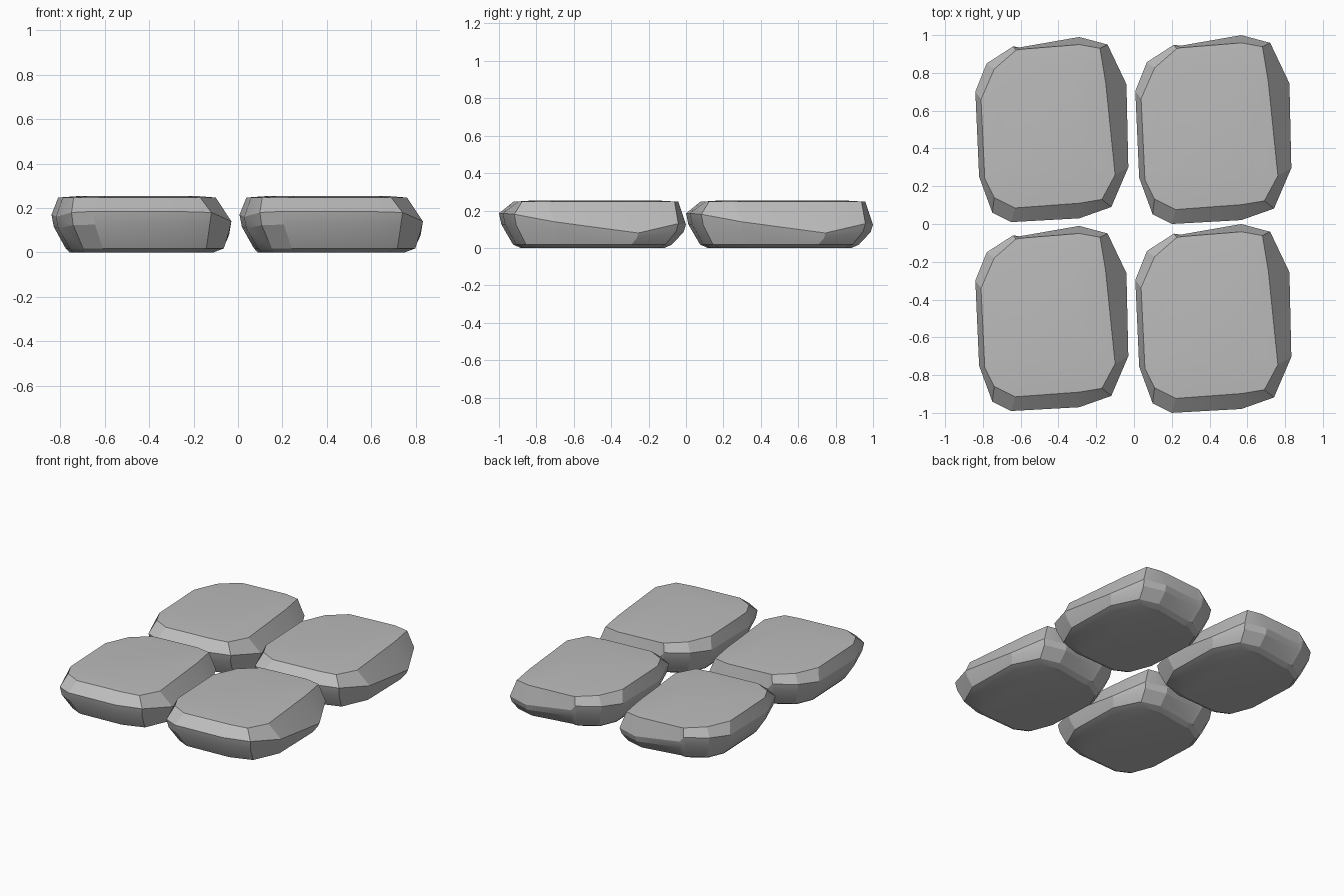
import bpy
import bmesh
import math
from mathutils import Vector

cube = bpy.data.objects.get("Cube")
if cube:
    bpy.data.objects.remove(cube, do_unlink=True)

# Stone colour
grey = (0.5, 0.5, 0.5, 1)
stone_grey = bpy.data.materials.new("stone_grey")
stone_grey.use_nodes = True
stone_grey.diffuse_color = grey
shader = stone_grey.node_tree.nodes["Principled BSDF"]
shader.inputs["Base Color"].default_value = grey
shader.inputs["Roughness"].default_value = 0.9

# Corners of one stone: widest point (x, y, z), then the top rim point (x, y)
corners = [
    (-.405, .20, .17, -.375, .16), (-.345, .35, .19, -.305, .32),
    (-.205, .44, .19, -.19, .42), (-.17, .435, .15, -.165, .425),
    (.145, .49, .125, .145, .45), (.295, .45, .13, .255, .43),
    (.395, .24, .08, .285, .25), (.405, -.20, .14, .335, -.24),
    (.315, -.41, .18, .265, -.37), (.145, -.47, .185, .145, -.39),
    (-.215, -.49, .185, -.195, -.415), (-.315, -.44, .18, -.305, -.36),
    (-.385, -.25, .16, -.355, -.26),
]


def stone_rings():
    """Cross-sections from the underside up to the slightly domed top."""
    underside = [Vector((x * .8, y * .77, 0)) for x, y, z, u, v in corners]
    base = [Vector((x * .88 + .015, y * .85, .018)) for x, y, z, u, v in corners]
    waist = [Vector((x * .975, y * .975, z * .68)) for x, y, z, u, v in corners]
    widest = [Vector((x, y, z)) for x, y, z, u, v in corners]
    rim = [Vector((u, v, .247)) for x, y, z, u, v in corners]
    crown = [Vector((u * .75, v * .75, .254)) for x, y, z, u, v in corners]
    return [underside, base, waist, widest, rim, crown]


def make_stone(name, location, size):
    bm = bmesh.new()
    rings = [[bm.verts.new(p) for p in ring] for ring in stone_rings()]
    count = len(corners)
    for low, high in zip(rings, rings[1:]):
        for i in range(count):
            j = (i + 1) % count
            bm.faces.new((low[i], low[j], high[j], high[i]))
    bm.faces.new(rings[0])
    bm.faces.new(rings[-1])
    bmesh.ops.recalc_face_normals(bm, faces=bm.faces)
    mesh = bpy.data.meshes.new(name)
    bm.to_mesh(mesh)
    bm.free()
    mesh.materials.append(stone_grey)
    stone = bpy.data.objects.new(name, mesh)
    stone.location = location
    stone.scale = (size, size, 1)
    bpy.context.collection.objects.link(stone)
    return stone


# Two rows of two stones, the +x column slightly larger
stones = []
for row, y in (("front", -.5), ("back", .5)):
    for side, x, size in (("right", -.435, 1), ("left", .42, 1.02)):
        stones.append(make_stone(f"{row}_{side}_stone", (x, y, 0), size))

bpy.ops.object.select_all(action="DESELECT")
for stone in stones:
    stone.select_set(True)
bpy.context.view_layer.objects.active = stones[0]
bpy.ops.object.shade_smooth_by_angle(angle=math.radians(20))
